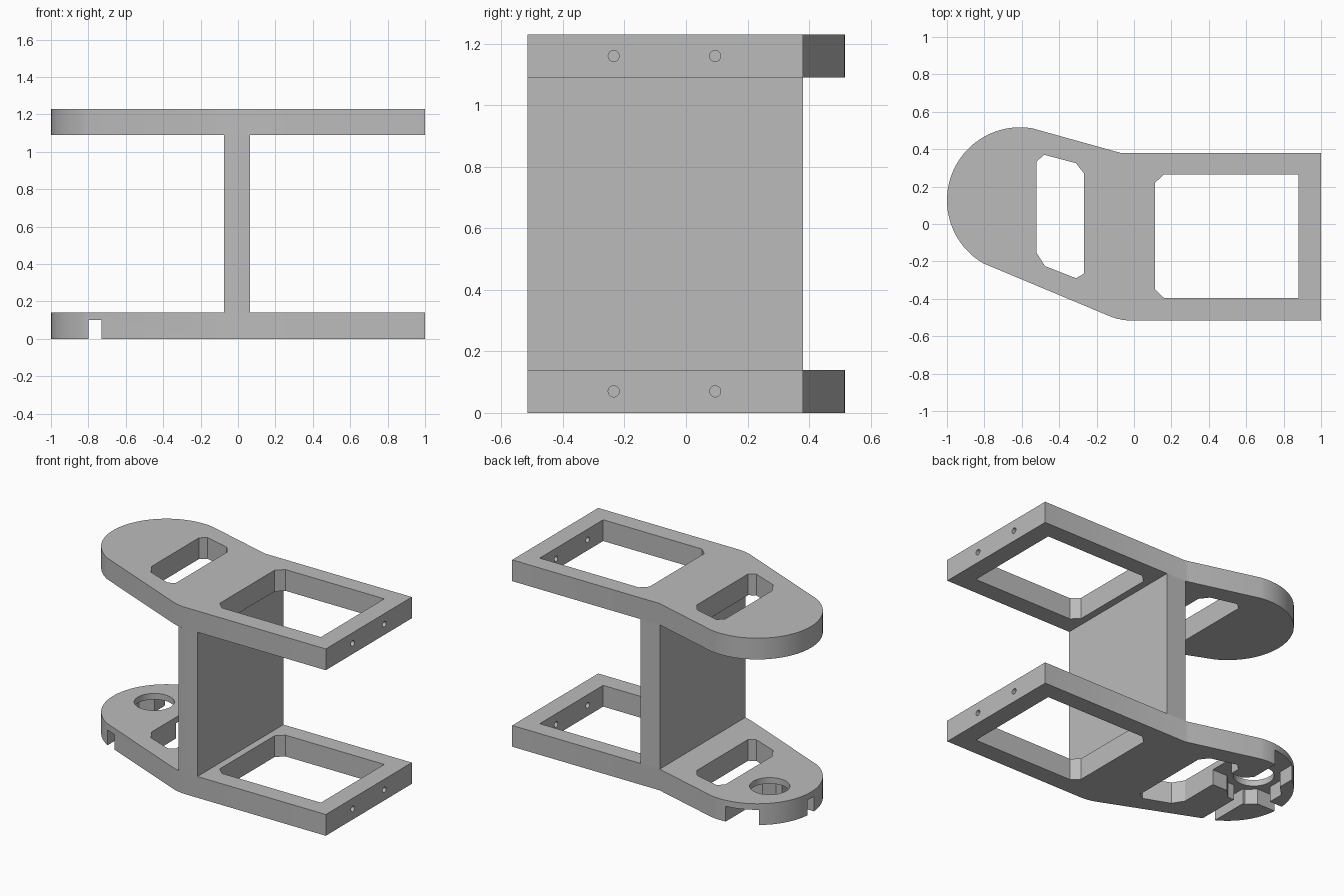
import bpy, bmesh
from math import cos, sin, pi, radians
from mathutils import Matrix

cube = bpy.data.objects.get("Cube")
if cube:
    bpy.data.objects.remove(cube, do_unlink=True)

grey = bpy.data.materials.new("matte grey")
grey.use_nodes = True
grey.diffuse_color = (0.5, 0.5, 0.5, 1)
grey.node_tree.nodes["Principled BSDF"].inputs["Base Color"].default_value = (0.5, 0.5, 0.5, 1)

THICK, TOP = 0.14, 1.23


def add_object(name, bm):
    bmesh.ops.recalc_face_normals(bm, faces=bm.faces)
    mesh = bpy.data.meshes.new(name)
    bm.to_mesh(mesh)
    bm.free()
    mesh.materials.append(grey)
    obj = bpy.data.objects.new(name, mesh)
    bpy.context.collection.objects.link(obj)
    return obj


def prism(name, points, z0, z1):
    """Extrude a flat outline from z0 to z1."""
    bm = bmesh.new()
    face = bm.faces.new([bm.verts.new((x, y, z0)) for x, y in points])
    up = bmesh.ops.extrude_face_region(bm, geom=[face])["geom"]
    bmesh.ops.translate(bm, vec=(0, 0, z1 - z0),
                        verts=[v for v in up if isinstance(v, bmesh.types.BMVert)])
    return add_object(name, bm)


def rect(x0, x1, y0, y1):
    return [(x0, y0), (x1, y0), (x1, y1), (x0, y1)]


def circle(cx, cy, r, n, turn=0.0):
    return [(cx + r * cos(turn + 2 * pi * i / n), cy + r * sin(turn + 2 * pi * i / n))
            for i in range(n)]


def rod(name, y, z, r):
    """Round bar along x, used to drill the end rail."""
    bm = bmesh.new()
    bmesh.ops.create_cone(bm, cap_ends=True, segments=24, radius1=r, radius2=r, depth=0.3,
                          matrix=Matrix.Translation((0.95, y, z)) @ Matrix.Rotation(pi / 2, 4, 'Y'))
    return add_object(name, bm)


def cut(obj, cutter):
    cutter.hide_render = True
    mod = obj.modifiers.new("cut", 'BOOLEAN')
    mod.operation, mod.solver, mod.object = 'DIFFERENCE', 'EXACT', cutter
    bpy.context.view_layer.objects.active = obj
    bpy.ops.object.modifier_apply(modifier=mod.name)
    bpy.data.objects.remove(cutter, do_unlink=True)


def smooth(obj):
    bpy.ops.object.select_all(action='DESELECT')
    obj.select_set(True)
    bpy.context.view_layer.objects.active = obj
    bpy.ops.object.shade_smooth_by_angle(angle=radians(25))


# Plate outline: straight rails at one end, round nose at the other
nose = [(-0.61 + 0.39 * cos(radians(a)), 0.127 + 0.39 * sin(radians(a)))
        for a in range(80, 244, 4)]
outline = ([(1, 0.38), (-0.07, 0.38), (-0.1, 0.388)] + nose
           + [(-0.13, -0.493), (-0.09, -0.507), (-0.04, -0.515), (1, -0.515)])

# Openings shared by both plates
square_window = [(0.88, 0.265), (0.16, 0.265), (0.112, 0.22), (0.112, -0.35),
                 (0.16, -0.395), (0.88, -0.395)]
slot_window = [(-0.52, 0.335), (-0.48, 0.37), (-0.31, 0.325), (-0.267, 0.27),
               (-0.267, -0.265), (-0.31, -0.29), (-0.476, -0.225), (-0.52, -0.155)]


def plate(name, z0):
    obj = prism(name, outline, z0, z0 + THICK)
    for window in (square_window, slot_window):
        cut(obj, prism("window_cutter", window, z0 - 0.1, z0 + THICK + 0.1))
    for y in (-0.235, 0.095):
        cut(obj, rod("screw_cutter", y, z0 + THICK / 2, 0.018))
    return obj


upper_plate = plate("upper_plate", TOP - THICK)
lower_plate = plate("lower_plate", 0)

# Round hole and four-armed recess under the lower plate
HX, HY = -0.75, 0.2
cut(lower_plate, prism("hole_cutter", circle(HX, HY, 0.12, 48), -0.1, 0.3))
recess = [
    circle(HX, HY, 0.17, 8, pi / 8),
    rect(-0.80, -0.73, -0.5, HY),
    rect(-0.84, -0.65, HY, 0.7),
    rect(-1.2, HX, 0.095, 0.16),
    rect(HX, -0.45, 0.1, 0.27),
]
for shape in recess:
    cut(lower_plate, prism("recess_cutter", shape, -0.1, 0.1))

# Upright web joining the plates
web = prism("upright_web", [(0.065, 0.38), (-0.075, 0.38), (-0.075, -0.51),
                            (-0.04, -0.515), (0.065, -0.515)], THICK, TOP - THICK)

for part in (upper_plate, lower_plate, web):
    smooth(part)
